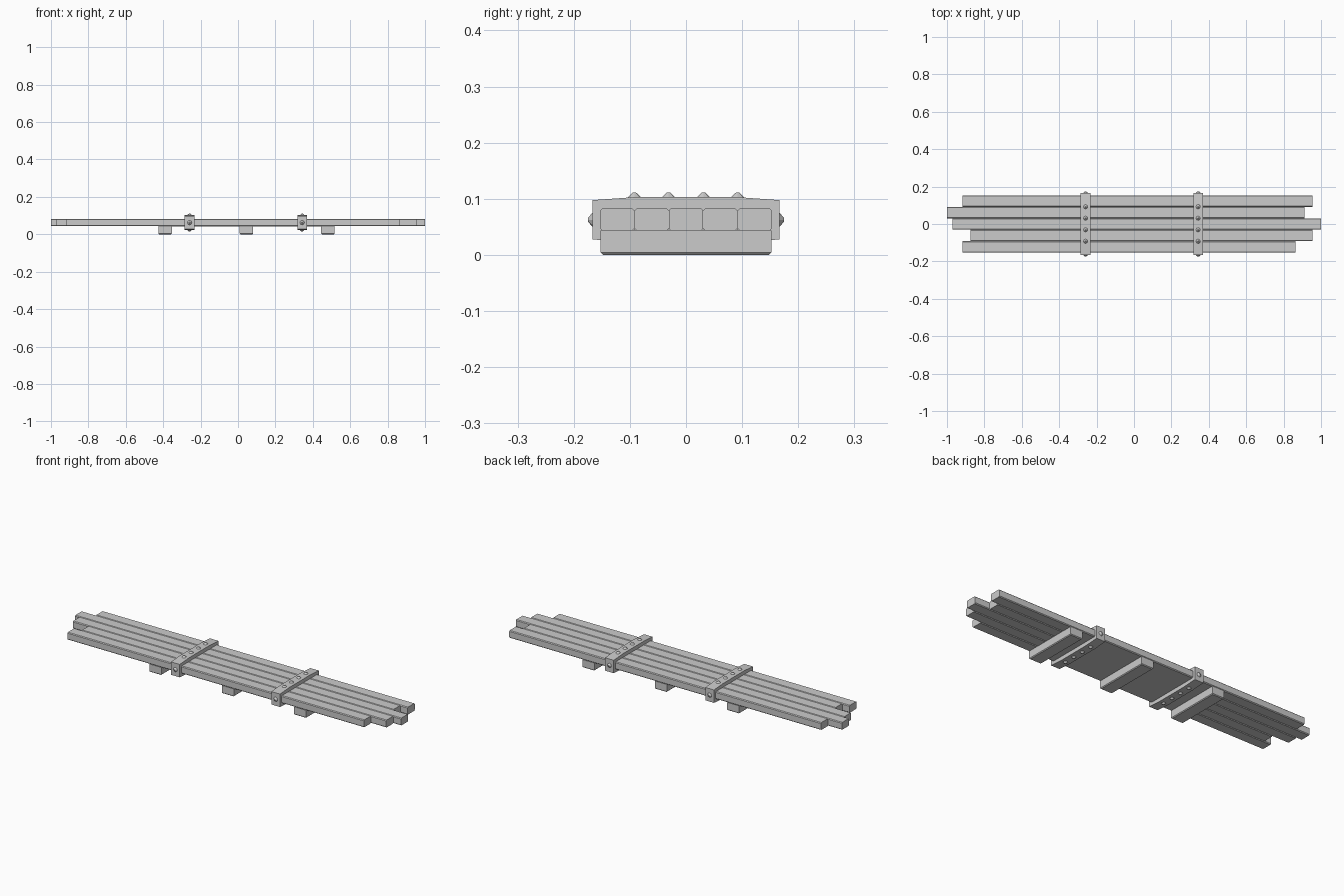
import bpy, bmesh, math
from mathutils import Vector, Matrix

if "Cube" in bpy.data.objects:
    bpy.data.objects.remove(bpy.data.objects["Cube"])


def prism(name, profile, x0, x1):
    """Extrude a (y, z) profile along x."""
    bm = bmesh.new()
    face = bm.faces.new([bm.verts.new((x0, y, z)) for y, z in profile])
    ext = bmesh.ops.extrude_face_region(bm, geom=[face])
    moved = [g for g in ext["geom"] if isinstance(g, bmesh.types.BMVert)]
    bmesh.ops.translate(bm, verts=moved, vec=(x1 - x0, 0, 0))
    bmesh.ops.recalc_face_normals(bm, faces=bm.faces)
    return finish(name, bm)


def finish(name, bm):
    mesh = bpy.data.meshes.new(name)
    bm.to_mesh(mesh)
    bm.free()
    ob = bpy.data.objects.new(name, mesh)
    bpy.context.collection.objects.link(ob)
    return ob


def chamfered(y0, y1, z0, z1, c):
    return [(y0 + c, z0), (y1 - c, z0), (y1, z0 + c), (y1, z1 - c),
            (y1 - c, z1), (y0 + c, z1), (y0, z1 - c), (y0, z0 + c)]


def box(name, x0, x1, y0, y1, z0, z1, bevel=0):
    bm = bmesh.new()
    bmesh.ops.create_cube(bm, size=1)
    for v in bm.verts:
        v.co = Vector(((x0 + x1) / 2 + v.co.x * (x1 - x0),
                       (y0 + y1) / 2 + v.co.y * (y1 - y0),
                       (z0 + z1) / 2 + v.co.z * (z1 - z0)))
    if bevel:
        low = [e for e in bm.edges if all(v.co.z < z0 + 1e-4 for v in e.verts)]
        bmesh.ops.bevel(bm, geom=low, offset=bevel, segments=1, affect='EDGES')
    return finish(name, bm)


def stud(name, pos, axis, r):
    """Low pointed rivet facing along axis."""
    bm = bmesh.new()
    bmesh.ops.create_cone(bm, cap_ends=True, segments=8, radius1=r,
                          radius2=0.003, depth=0.010)
    rot = Vector((0, 0, 1)).rotation_difference(Vector(axis)).to_matrix().to_4x4()
    bm.transform(Matrix.Translation(pos) @ rot @ Matrix.Translation((0, 0, 0.003)))
    return finish(name, bm)


# planks, listed from front to back
W = 0.0612
spans = [(-0.917, 0.863), (-0.874, 0.954), (-0.97, 1.0), (-1.0, 0.911), (-0.917, 0.954)]
for i, (a, b) in enumerate(spans):
    y = -2.5 * W + i * W
    prism(f"plank_{i + 1}", chamfered(y, y + W, 0.043, 0.083, 0.004), a, b)

# flat underside between the outer runners
box("underside_plate", -0.39, 0.48, -0.149, 0.149, 0.0428, 0.046)

# cross runners underneath
for i, x in enumerate((-0.39, 0.045, 0.48)):
    box(f"runner_{i + 1}", x - 0.036, x + 0.036, -0.152, 0.152, 0, 0.043, 0.004)

# binding straps with rivets
MID = 0.0625
half = [(0.167, 0.035), (0.09, 0.0405), (-0.09, 0.0405), (-0.167, 0.035)]
strap_profile = [(y, MID + h) for y, h in half] + [(y, MID - h) for y, h in reversed(half)]
for i, x in enumerate((-0.259, 0.343)):
    prism(f"strap_{i + 1}", strap_profile, x - 0.026, x + 0.026)
    for s, side in ((1, "top"), (-1, "bottom")):
        for k, y in enumerate((-0.092, -0.031, 0.031, 0.092)):
            stud(f"rivet_{side}_{i + 1}_{k + 1}", Vector((x, y, MID + s * 0.0405)), (0, 0, s), 0.0135)
    for s, side in ((1, "back"), (-1, "front")):
        stud(f"rivet_{side}_{i + 1}", Vector((x, s * 0.167, MID)), (0, s, 0), 0.0145)
